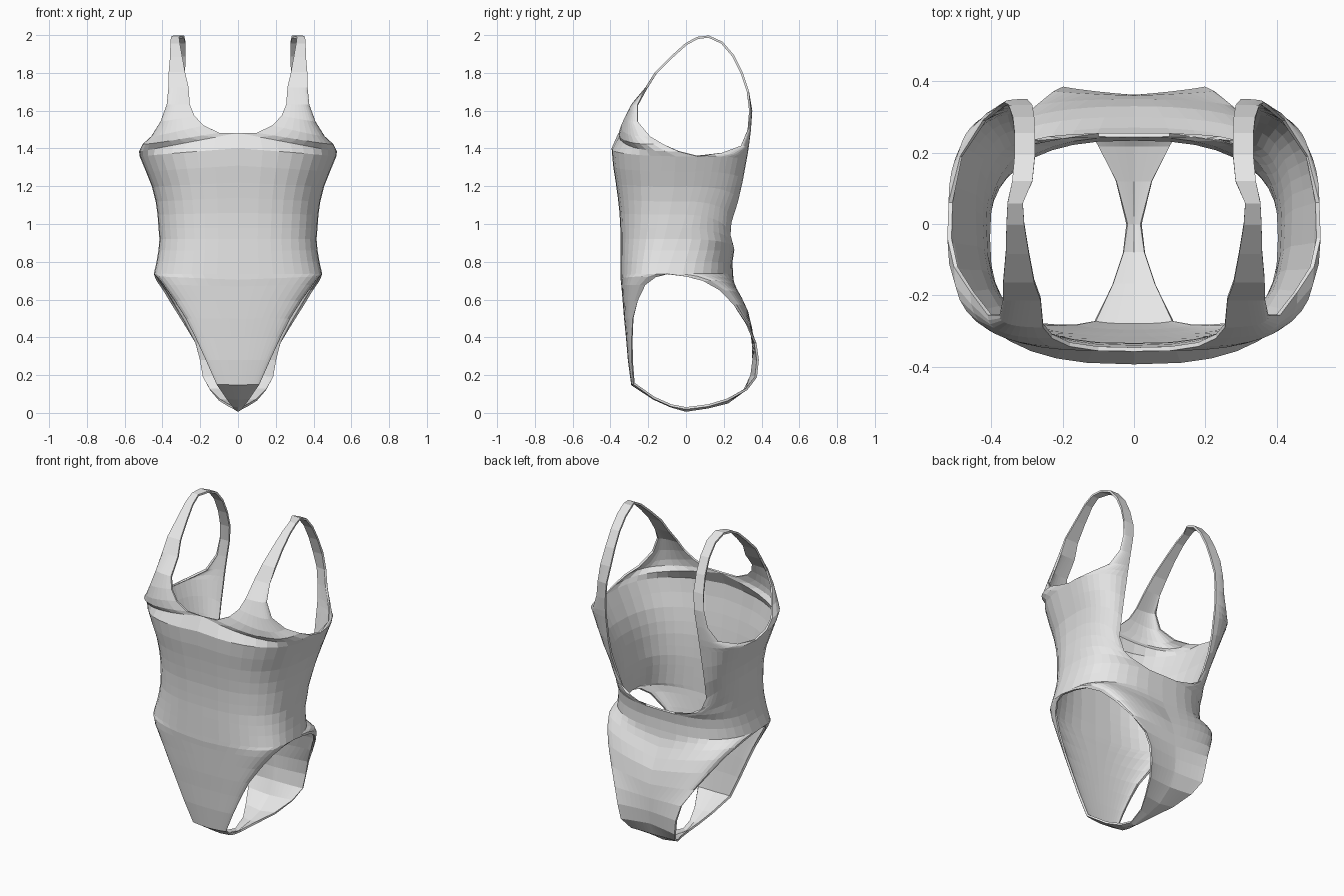
import bpy, bmesh, math

COLS = 10  # quads across each half panel

# Side seam, bottom to top: x, y, z
seam = [(.44, -.10, .735), (.425, -.08, .80), (.415, -.06, .86), (.41, -.04, .92),
        (.415, -.02, .98), (.42, 0, 1.05), (.43, .02, 1.12), (.45, .04, 1.20),
        (.482, .05, 1.28), (.515, .06, 1.36)]

# Front centre line, bottom to top: y, z
front_centre = [(-.34, .735), (-.34, .80), (-.34, .86), (-.34, .92), (-.342, .98),
                (-.346, 1.06), (-.355, 1.14), (-.366, 1.22), (-.38, 1.31), (-.388, 1.40)]

# Back: centre line, then the edge of the low scoop: x, y, z
back_inner = [(0, .243, .735), (0, .24, .80), (0, .25, .865), (.10, .25, .868),
              (.20, .243, .885), (.27, .23, .93), (.305, .235, 1.01), (.318, .27, 1.12),
              (.322, .295, 1.23), (.32, .315, 1.34)]

# Bust: neckline point, then armhole point
bust = [((0, -.352, 1.48), (.518, -.04, 1.385)),
        ((.10, -.35, 1.483), (.50, -.12, 1.42)),
        ((.18, -.338, 1.52), (.455, -.19, 1.46)),
        ((.23, -.315, 1.57), (.405, -.255, 1.54)),
        ((.255, -.285, 1.63), (.372, -.255, 1.63))]

# Shoulder strap from front to back: inner x, outer x, y, z
strap = [(.262, .365, -.21, 1.72), (.28, .367, -.16, 1.80), (.295, .36, -.08, 1.88),
         (.308, .358, 0, 1.952), (.312, .355, .06, 1.985), (.285, .342, .12, 1.992),
         (.278, .335, .19, 1.96), (.278, .335, .25, 1.89), (.28, .34, .295, 1.80),
         (.285, .35, .328, 1.70)]

# Shoulder blade: scoop edge point, then armhole point
blade = [((.30, .345, 1.60), (.36, .338, 1.60)),
         ((.312, .338, 1.50), (.375, .328, 1.50)),
         ((.318, .328, 1.42), (.42, .29, 1.41)),
         ((.32, .322, 1.38), (.485, .19, 1.372))]

# Seat and crotch, from back to front: centre y, z, leg edge x, y, z, roundness
seat = [(.248, .69, .435, 0, .722, 2.6), (.265, .64, .425, .09, .70, 2.5),
        (.295, .58, .39, .18, .65, 2.4), (.325, .52, .345, .25, .575, 2.2),
        (.345, .44, .28, .32, .47, 2.0), (.355, .36, .225, .367, .37, 1.3),
        (.357, .28, .20, .38, .28, 1.2), (.347, .20, .185, .37, .19, 1.2),
        (.31, .12, .15, .32, .125, 1.5), (.22, .055, .10, .22, .07, 1.8),
        (.12, .03, .05, .12, .04, 1.8)]
crotch = [(0, .012, .02, 0, .025, 1.5), (-.08, .035, .03, -.08, .04, 1.5),
          (-.17, .075, .06, -.17, .08, 1.8), (-.285, .15, .11, -.275, .155, 2),
          (-.302, .28, .165, -.285, .28, 2), (-.312, .40, .22, -.285, .40, 2),
          (-.322, .50, .27, -.28, .50, 2.1), (-.33, .60, .33, -.255, .595, 2.3),
          (-.336, .67, .39, -.215, .68, 2.5), (-.34, .705, .425, -.16, .722, 2.6)]


def row(inner, outer, n):
    """Rounded cross-section from an inner edge point to an outer edge point."""
    pts = []
    for j in range(COLS + 1):
        a = j / COLS * math.pi / 2
        s = math.sin(a) ** (2 / n)
        c = max(math.cos(a), 0) ** (2 / n)
        pts.append((inner[0] + (outer[0] - inner[0]) * s,
                    outer[1] + (inner[1] - outer[1]) * c,
                    inner[2] + (outer[2] - inner[2]) * s))
    return pts


# One closed loop of rows: up the front, over the shoulder, down the back, under
rows = [row((0, y, z), e, 2.7) for (y, z), e in zip(front_centre, seam)]
rows += [row(a, b, 2.5) for a, b in bust]
rows += [row((xi, y, z), (xo, y, z), 1.8) for xi, xo, y, z in strap]
rows += [row(a, b, 2.0) for a, b in blade]
rows += [row(a, b, 2.6 if a[0] < .2 else 2.2)
         for a, b in reversed(list(zip(back_inner, seam)))]
rows += [row((0, cy, cz), (x, y, z), n) for cy, cz, x, y, z, n in seat + crotch]

bm = bmesh.new()
grid = [[bm.verts.new(p) for p in r] for r in rows]
for i, lower in enumerate(grid):
    upper = grid[(i + 1) % len(grid)]
    for j in range(COLS):
        bm.faces.new((lower[j], lower[j + 1], upper[j + 1], upper[j]))
# Sew the side seam
bmesh.ops.remove_doubles(bm, verts=bm.verts, dist=.0005)
mesh = bpy.data.meshes.new("swimsuit")
bm.to_mesh(mesh)
bm.free()

suit = bpy.data.objects.new("swimsuit", mesh)
bpy.context.collection.objects.link(suit)

fabric = bpy.data.materials.new("light_grey_fabric")
fabric.diffuse_color = (.8, .8, .8, 1)
mesh.materials.append(fabric)

# Other half and cloth thickness
mirror = suit.modifiers.new("mirror", 'MIRROR')
mirror.merge_threshold = .0005
thick = suit.modifiers.new("cloth", 'SOLIDIFY')
thick.thickness = .012
thick.offset = 0
